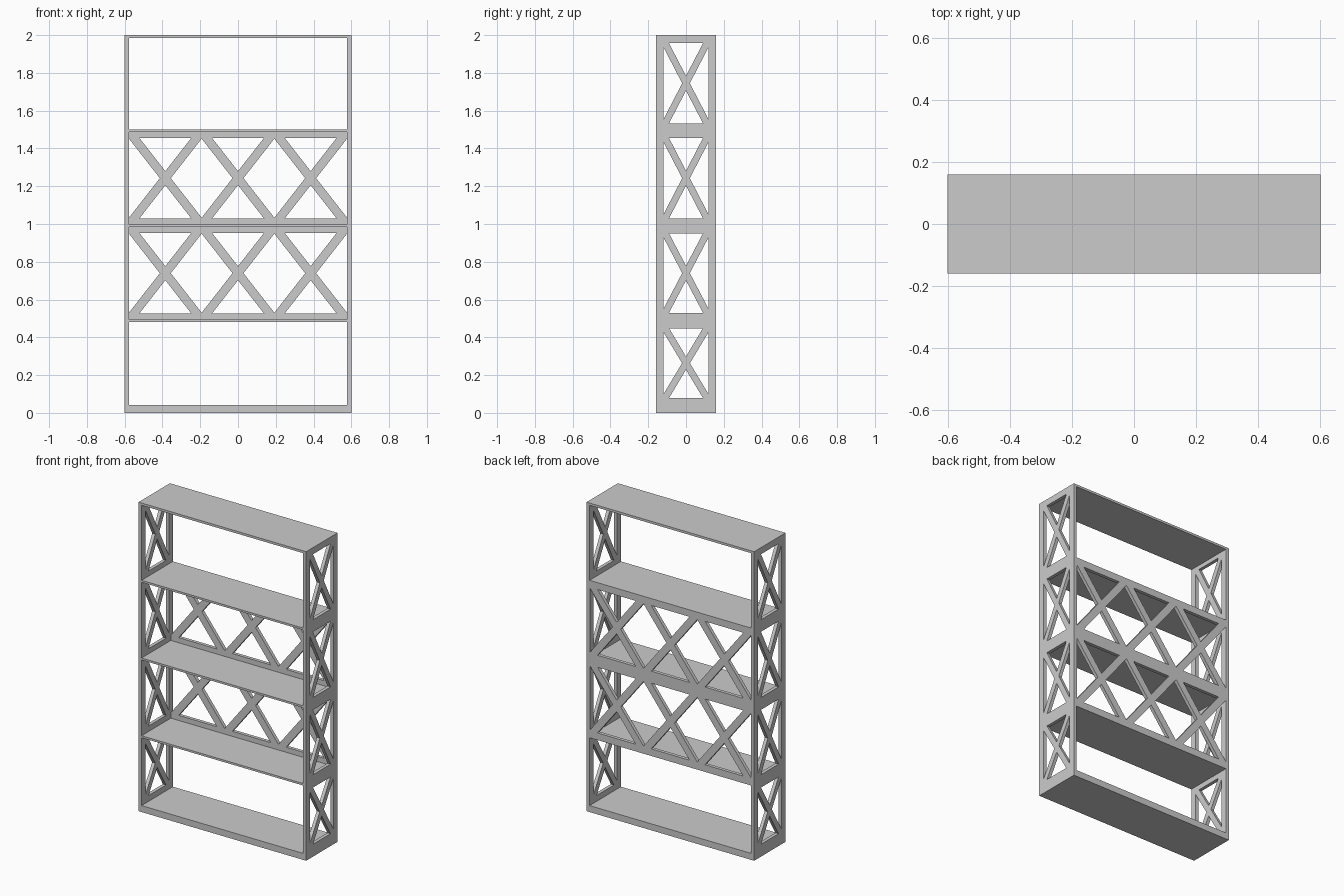
import bpy, bmesh, math
from mathutils import Matrix

if "Cube" in bpy.data.objects:
    bpy.data.objects.remove(bpy.data.objects["Cube"])

T = 0.022                      # board thickness of sides and back panels
HX, HY = 0.6, 0.16             # half width and half depth


def box(name, x0, x1, y0, y1, z0, z1):
    bm = bmesh.new()
    bmesh.ops.create_cube(bm, size=1.0)
    for v in bm.verts:
        v.co.x = x0 + (v.co.x + 0.5) * (x1 - x0)
        v.co.y = y0 + (v.co.y + 0.5) * (y1 - y0)
        v.co.z = z0 + (v.co.z + 0.5) * (z1 - z0)
    me = bpy.data.meshes.new(name)
    bm.to_mesh(me)
    bm.free()
    ob = bpy.data.objects.new(name, me)
    bpy.context.collection.objects.link(ob)
    return ob


def panel(name, loops, matrix):
    """Flat board with cut-outs: first loop is the outline, the rest are holes."""
    cu = bpy.data.curves.new(name + "_profile", 'CURVE')
    cu.dimensions = '2D'
    cu.fill_mode = 'BOTH'
    cu.extrude = T / 2
    for pts in loops:
        sp = cu.splines.new('POLY')
        sp.points.add(len(pts) - 1)
        for p, (a, b) in zip(sp.points, pts):
            p.co = (a, b, 0, 1)
        sp.use_cyclic_u = True
    tmp = bpy.data.objects.new(name + "_profile", cu)
    bpy.context.collection.objects.link(tmp)
    dg = bpy.context.evaluated_depsgraph_get()
    me = bpy.data.meshes.new_from_object(tmp.evaluated_get(dg))
    bpy.data.objects.remove(tmp)
    bm = bmesh.new()
    bm.from_mesh(me)
    bmesh.ops.remove_doubles(bm, verts=bm.verts, dist=1e-5)
    bmesh.ops.transform(bm, matrix=matrix, verts=bm.verts)
    bmesh.ops.recalc_face_normals(bm, faces=bm.faces)
    for f in bm.faces:
        f.smooth = False
    bm.to_mesh(me)
    bm.free()
    me.name = name
    ob = bpy.data.objects.new(name, me)
    bpy.context.collection.objects.link(ob)
    return ob


def rect(x0, x1, z0, z1):
    return [(x0, z0), (x1, z0), (x1, z1), (x0, z1)]


def cross_holes(z0, z1, W, reach, w, count=1):
    """Openings left by a row of X braces; w is half the bar width."""
    m, H = (z0 + z1) / 2, (z1 - z0) / 2
    s = H / reach
    h = w * math.hypot(1, s) / s
    rise = min(s * (W - h), H - 0.001)
    holes = []
    cs = [(i - (count - 1) / 2) * 2 * W for i in range(count)]
    for c in cs:
        for k in (1, -1):
            holes.append([(c - reach + h, m + k * H), (c + reach - h, m + k * H),
                          (c, m + k * h * s)])
    # diamonds between neighbouring braces, triangles at both ends
    for c in cs[:-1]:
        e = c + W
        holes.append([(c + h, m), (e, m + rise), (e + W - h, m), (e, m - rise)])
    for c, k in ((cs[0], -1), (cs[-1], 1)):
        e = c + k * W
        holes.append([(c + k * h, m), (e, m + rise), (e, m - rise)])
    return holes


# Pierced side panels
side_loops = [rect(-HY, HY, 0, 2)]
for z0, z1 in ((0.08, 0.447), (0.53, 0.95), (1.03, 1.455), (1.533, 1.957)):
    side_loops += cross_holes(z0, z1, 0.12, 0.11, 0.018)
for name, x in (("left_side", -HX + T / 2), ("right_side", HX - T / 2)):
    panel(name, side_loops, Matrix(((0, 0, 1, x), (1, 0, 0, 0), (0, 1, 0, 0), (0, 0, 0, 1))))

# Base, shelves and top board
XI = HX - T
for name, z0, z1 in (("base_board", 0, 0.042), ("lower_shelf", 0.481, 0.494),
                     ("middle_shelf", 0.984, 0.997), ("upper_shelf", 1.487, 1.5),
                     ("top_board", 1.985, 2.0)):
    box(name, -XI, XI, -HY, HY, z0, z1)

# Braced back panels of the two middle bays
for name, z0, z1 in (("lower_back_brace", 0.494, 0.984), ("upper_back_brace", 0.997, 1.487)):
    loops = [rect(-XI, XI, z0, z1)]
    holes = cross_holes(z0 + 0.033, z1 - 0.032, XI / 3 - 0.0003, 0.166, 0.0229, 3)
    panel(name, loops + holes,
          Matrix(((1, 0, 0, 0), (0, 0, -1, HY - T / 2), (0, 1, 0, 0), (0, 0, 0, 1))))
    # thin end tabs would be hidden: the outer triangles run right up to the sides
